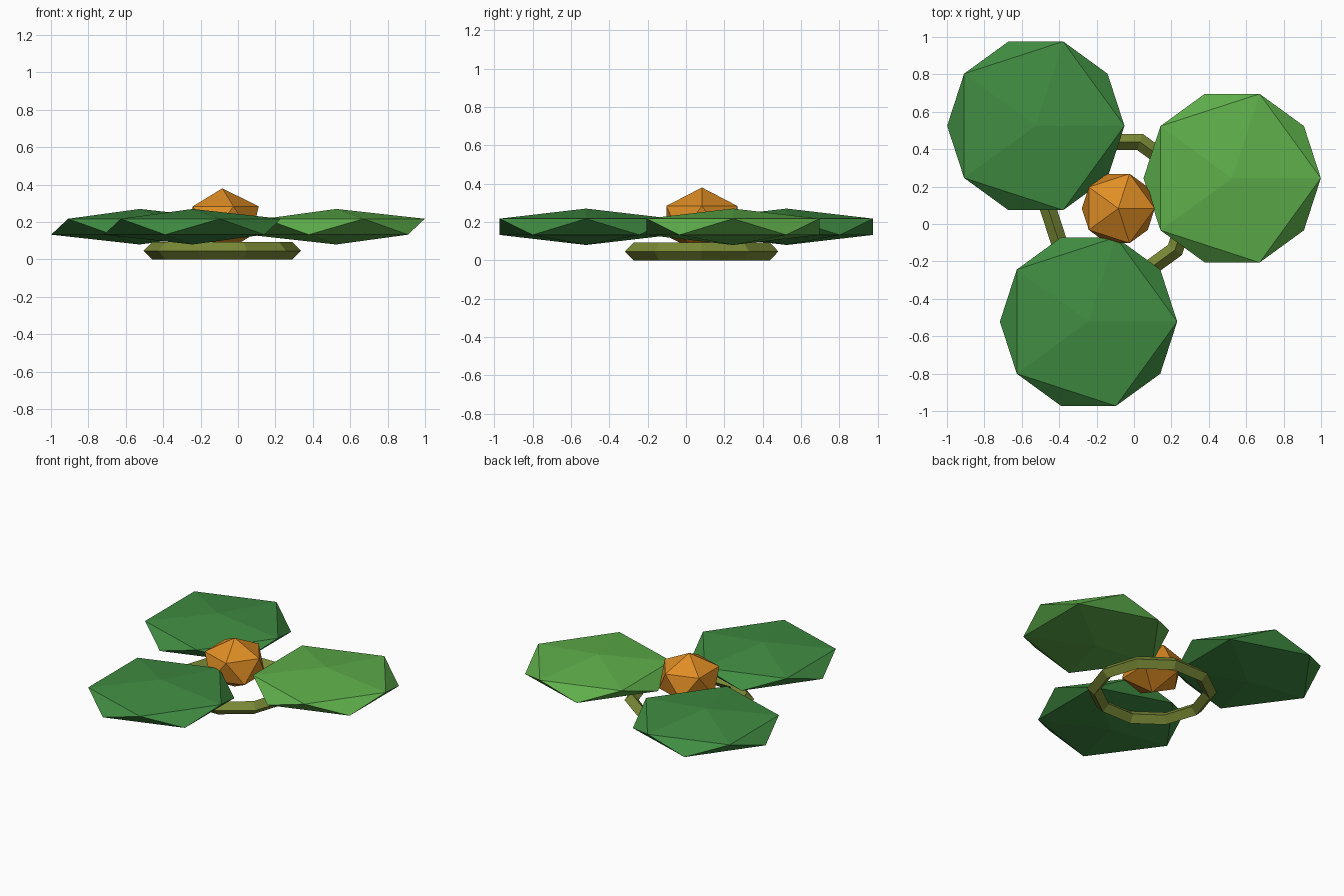
import bpy
import bmesh
from math import cos, sin, pi

cube = bpy.data.objects.get("Cube")
if cube:
    bpy.data.objects.remove(cube, do_unlink=True)


def make_material(name, rgb):
    mat = bpy.data.materials.new(name)
    mat.use_nodes = True
    colour = (*rgb, 1)
    mat.diffuse_color = colour
    mat.node_tree.nodes["Principled BSDF"].inputs["Base Color"].default_value = colour
    return mat


def add_object(name, bm, mat, location):
    bmesh.ops.recalc_face_normals(bm, faces=bm.faces)
    mesh = bpy.data.meshes.new(name)
    bm.to_mesh(mesh)
    bm.free()
    mesh.materials.append(mat)
    obj = bpy.data.objects.new(name, mesh)
    obj.location = location
    bpy.context.collection.objects.link(obj)
    return obj


def squashed_ball(name, radius, half_height, location, mat):
    bm = bmesh.new()
    bmesh.ops.create_icosphere(bm, subdivisions=1, radius=1)
    bmesh.ops.scale(bm, vec=(radius, radius, half_height), verts=bm.verts)
    return add_object(name, bm, mat, location)


def faceted_ring(name, major, minor, segments, sides, location, mat):
    bm = bmesh.new()
    loops = []
    for i in range(segments):
        a = 2 * pi * i / segments
        loop = []
        for j in range(sides):
            b = 2 * pi * j / sides
            r = major + minor * cos(b)
            loop.append(bm.verts.new((r * cos(a), r * sin(a), minor * sin(b))))
        loops.append(loop)
    for i in range(segments):
        here, after = loops[i], loops[(i + 1) % segments]
        for j in range(sides):
            k = (j + 1) % sides
            bm.faces.new((here[j], after[j], after[k], here[k]))
    return add_object(name, bm, mat, location)


light_green = make_material("light leaf green", (0.112, 0.423, 0.069))
dark_green = make_material("dark leaf green", (0.051, 0.262, 0.054))
orange = make_material("blossom orange", (0.745, 0.27, 0.018))
olive = make_material("stem olive", (0.195, 0.254, 0.037))

# Three floating pads
pads = [
    ("pad_left", 0.525, 0.245, light_green),
    ("pad_back_right", -0.525, 0.525, dark_green),
    ("pad_front", -0.243, -0.522, dark_green),
]
for name, x, y, mat in pads:
    squashed_ball(name, 0.53, 0.095, (x, y, 0.175), mat)

# Blossom in the middle and stem ring below
squashed_ball("blossom", 0.218, 0.174, (-0.084, 0.083, 0.206), orange)
faceted_ring("stem_ring", 0.375, 0.046, 10, 4, (-0.084, 0.082, 0.046), olive)
